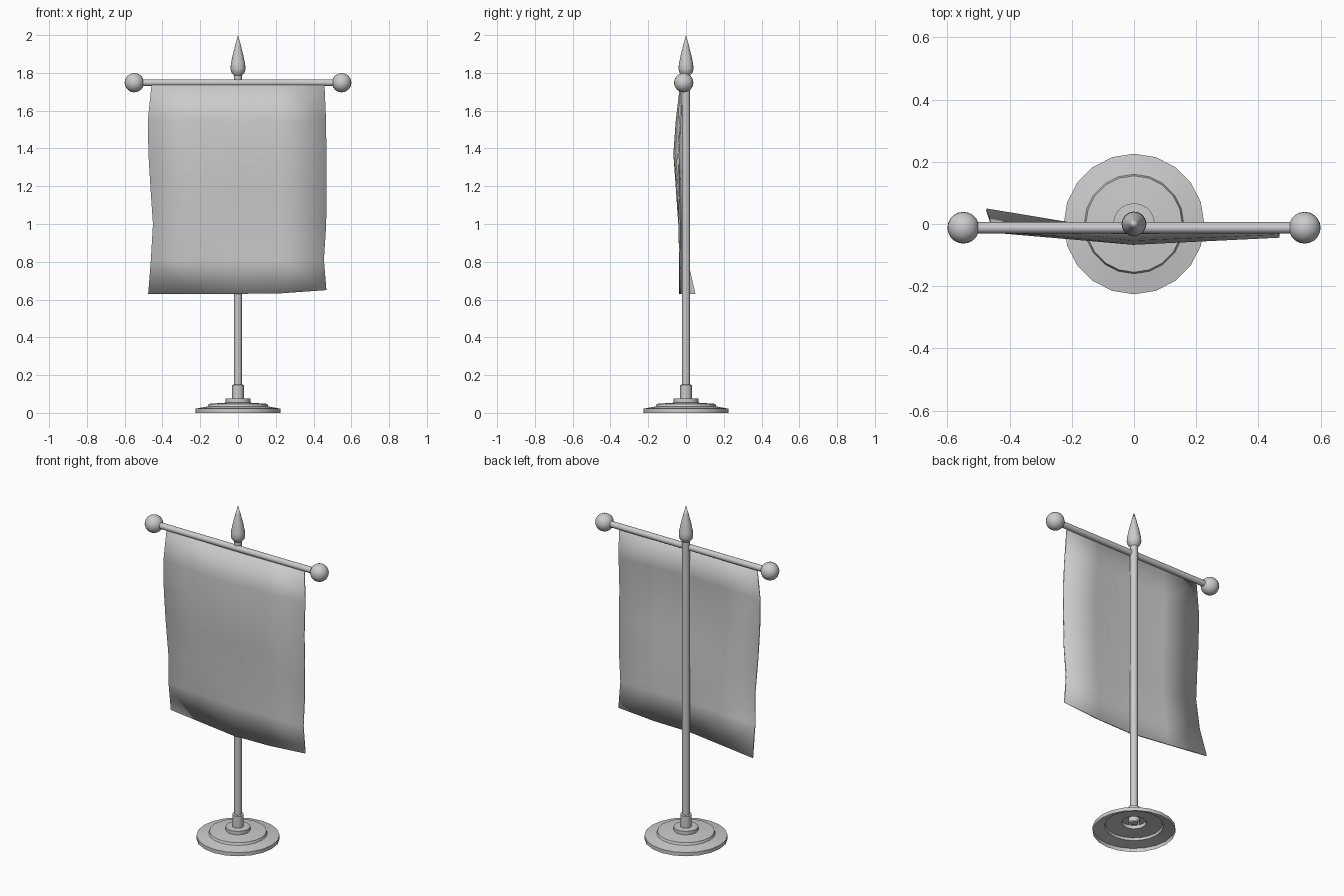
import bpy, bmesh, math
from mathutils import Matrix

if "Cube" in bpy.data.objects:
    bpy.data.objects.remove(bpy.data.objects["Cube"])


def finish(name, bm, angle=40):
    bmesh.ops.recalc_face_normals(bm, faces=bm.faces)
    mesh = bpy.data.meshes.new(name)
    bm.to_mesh(mesh)
    bm.free()
    ob = bpy.data.objects.new(name, mesh)
    bpy.context.collection.objects.link(ob)
    bpy.ops.object.select_all(action='DESELECT')
    ob.select_set(True)
    bpy.context.view_layer.objects.active = ob
    bpy.ops.object.shade_smooth_by_angle(angle=math.radians(angle))
    return ob


def lathe(name, profile, sides):
    # Revolve (radius, height) points around z
    bm = bmesh.new()
    verts = [bm.verts.new((r, 0, z)) for r, z in profile]
    edges = [bm.edges.new(pair) for pair in zip(verts, verts[1:])]
    bmesh.ops.spin(bm, geom=verts + edges, axis=(0, 0, 1), cent=(0, 0, 0),
                   steps=sides, angle=math.tau, use_duplicate=False)
    bmesh.ops.remove_doubles(bm, verts=bm.verts, dist=1e-4)
    return finish(name, bm)


# Stepped base, hollow underneath
lathe("base", [(0.226, 0), (0.226, 0.022), (0.16, 0.034), (0.155, 0.048),
               (0.067, 0.054), (0.067, 0.075), (0.031, 0.077)], 20)
lathe("pole_socket", [(0.031, 0.05), (0.031, 0.148), (0.02, 0.15)], 16)

# Upright pole and pointed finial
lathe("pole", [(0, 0.05), (0.021, 0.05), (0.021, 1.8), (0, 1.8)], 16)
lathe("finial", [(0.02, 1.785), (0.034, 1.8), (0.04, 1.82), (0.038, 1.845),
                 (0.028, 1.895), (0.014, 1.95), (0, 2.0)], 16)

# Crossbar with a ball on each end
BAR_Y, BAR_Z = -0.012, 1.748
bar = lathe("crossbar", [(0.018, -0.55), (0.018, 0.55)], 16)
bar.rotation_euler = (0, math.pi / 2, 0)
bar.location = (0, BAR_Y, BAR_Z)
for side, sx in (("left", -1), ("right", 1)):
    bm = bmesh.new()
    bmesh.ops.create_uvsphere(bm, u_segments=20, v_segments=12, radius=0.051,
                              matrix=Matrix.Translation((sx * 0.549, BAR_Y, BAR_Z)))
    finish(side + "_ball", bm)

# Hanging banner: per row z, left x, right x, then y at left, middle, right
rows = [(1.735, -0.458, 0.458, -0.020, -0.028, -0.022),
        (1.55, -0.477, 0.466, -0.022, -0.050, -0.030),
        (1.37, -0.474, 0.468, -0.022, -0.063, -0.040),
        (1.19, -0.463, 0.468, -0.020, -0.050, -0.038),
        (1.00, -0.450, 0.467, -0.014, -0.037, -0.034),
        (0.81, -0.461, 0.455, 0.004, -0.032, -0.031),
        (0.63, -0.475, 0.468, 0.046, -0.032, -0.031)]
bm = bmesh.new()
grid = []
for i, (z, x0, x1, y0, ym, y1) in enumerate(rows):
    line = []
    for t in (0, 0.25, 0.5, 0.75, 1):
        y = y0 + (ym - y0) * t * 2 if t <= 0.5 else ym + (y1 - ym) * (t * 2 - 1)
        lift = 0.02 * max(0, t - 0.7) / 0.3 if i == len(rows) - 1 else 0
        line.append(bm.verts.new((x0 + (x1 - x0) * t, y, z + lift)))
    grid.append(line)
for a, b in zip(grid, grid[1:]):
    for j in range(4):
        bm.faces.new((a[j], b[j], b[j + 1], a[j + 1]))
banner = finish("banner", bm)
cloth = banner.modifiers.new("thickness", 'SOLIDIFY')
cloth.thickness = 0.008
cloth.offset = 0
